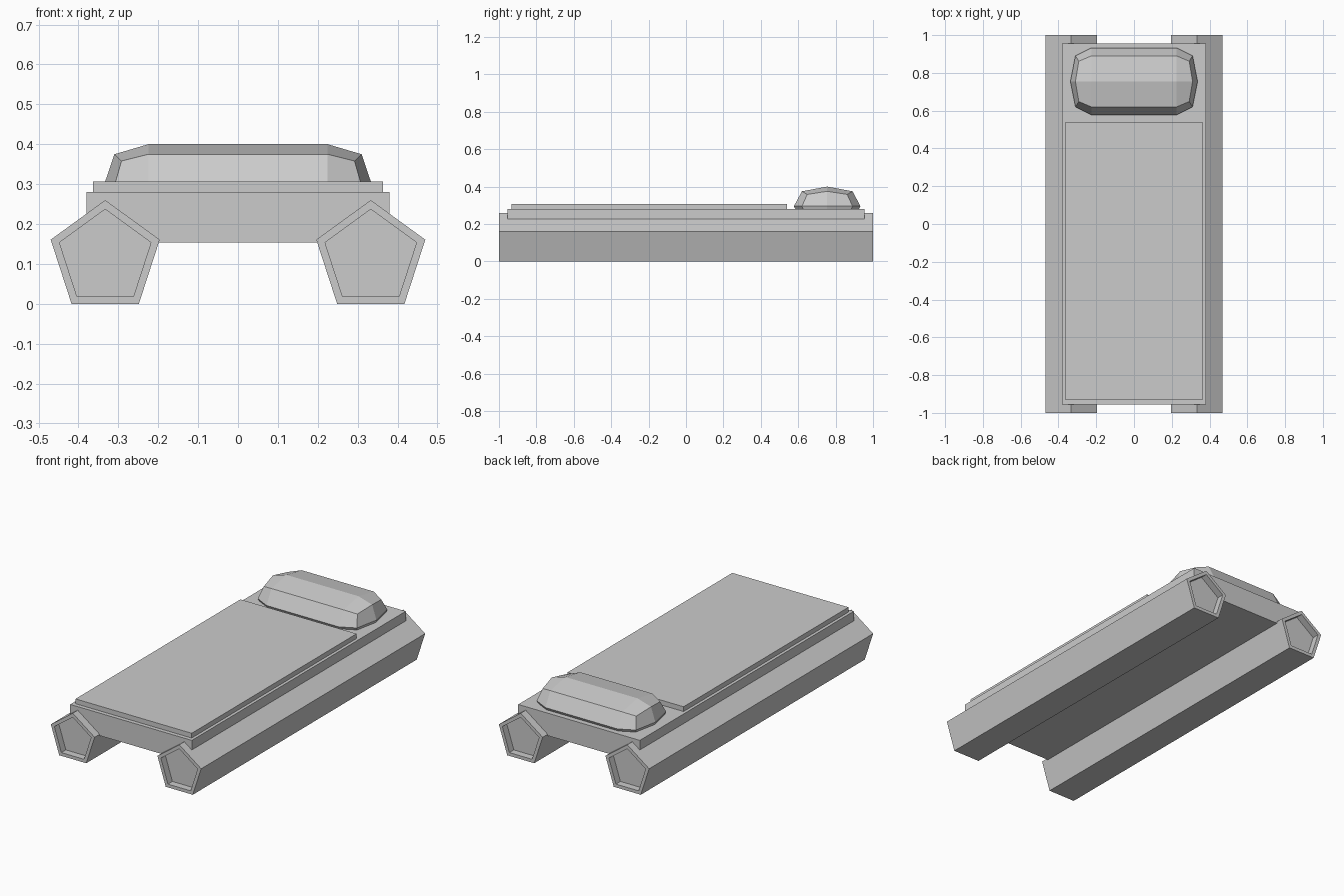
import bpy, bmesh
from math import sin, cos, pi

if "Cube" in bpy.data.objects:
    bpy.data.objects.remove(bpy.data.objects["Cube"])


def finish(bm, name):
    bmesh.ops.recalc_face_normals(bm, faces=bm.faces)
    me = bpy.data.meshes.new(name)
    bm.to_mesh(me)
    bm.free()
    ob = bpy.data.objects.new(name, me)
    bpy.context.collection.objects.link(ob)
    return ob


def box(name, lo, hi):
    bm = bmesh.new()
    bmesh.ops.create_cube(bm, size=1)
    for v in bm.verts:
        v.co = [(a + b) / 2 + c * (b - a) for a, b, c in zip(lo, hi, v.co)]
    return finish(bm, name)


def mirror_x(ob):
    mod = ob.modifiers.new("mirror", 'MIRROR')
    mod.use_clip = True
    return ob


# Five-sided side logs with recessed ends
R, CX = 0.1437, 0.333
CZ = R * cos(pi / 5)
bm = bmesh.new()
ring = [bm.verts.new((CX + R * sin(i * 2 * pi / 5), -1, CZ + R * cos(i * 2 * pi / 5)))
        for i in range(5)]
cap = bm.faces.new(ring)
ext = bmesh.ops.extrude_face_region(bm, geom=[cap], use_keep_orig=True)
for v in ext["geom"]:
    if isinstance(v, bmesh.types.BMVert):
        v.co.y = 1
bmesh.ops.recalc_face_normals(bm, faces=bm.faces)
ends = [f for f in bm.faces if len(f.verts) == 5]
bmesh.ops.inset_individual(bm, faces=ends, thickness=0.023)
bmesh.ops.inset_individual(bm, faces=ends, thickness=0, depth=-0.04)
mirror_x(finish(bm, "side_logs"))

# Bed slab and blanket
box("bed_slab", (-0.38, -0.955, 0.153), (0.38, 0.955, 0.28))
box("blanket", (-0.363, -0.932, 0.27), (0.363, 0.54, 0.307))

# Pillow: rounded cube half, stretched to the middle and mirrored
bm = bmesh.new()
bmesh.ops.create_cube(bm, size=2)
bmesh.ops.subdivide_edges(bm, edges=bm.edges[:], cuts=1, use_grid_fill=True)
bmesh.ops.delete(bm, geom=[v for v in bm.verts if v.co.x < -0.5], context='VERTS')
for v in bm.verts:
    n = sum(abs(c) > 0.5 for c in v.co)
    k = (1, 1, 0.76, 0.6)[n]
    v.co = (0.225 + v.co.x * k * 0.112, 0.755 + v.co.y * k * 0.178, 0.295 + v.co.z * k * 0.105)
rim = [e for e in bm.edges if e.is_boundary]
ext = bmesh.ops.extrude_edge_only(bm, edges=rim)
for v in ext["geom"]:
    if isinstance(v, bmesh.types.BMVert):
        v.co.x = 0
mirror_x(finish(bm, "pillow"))
